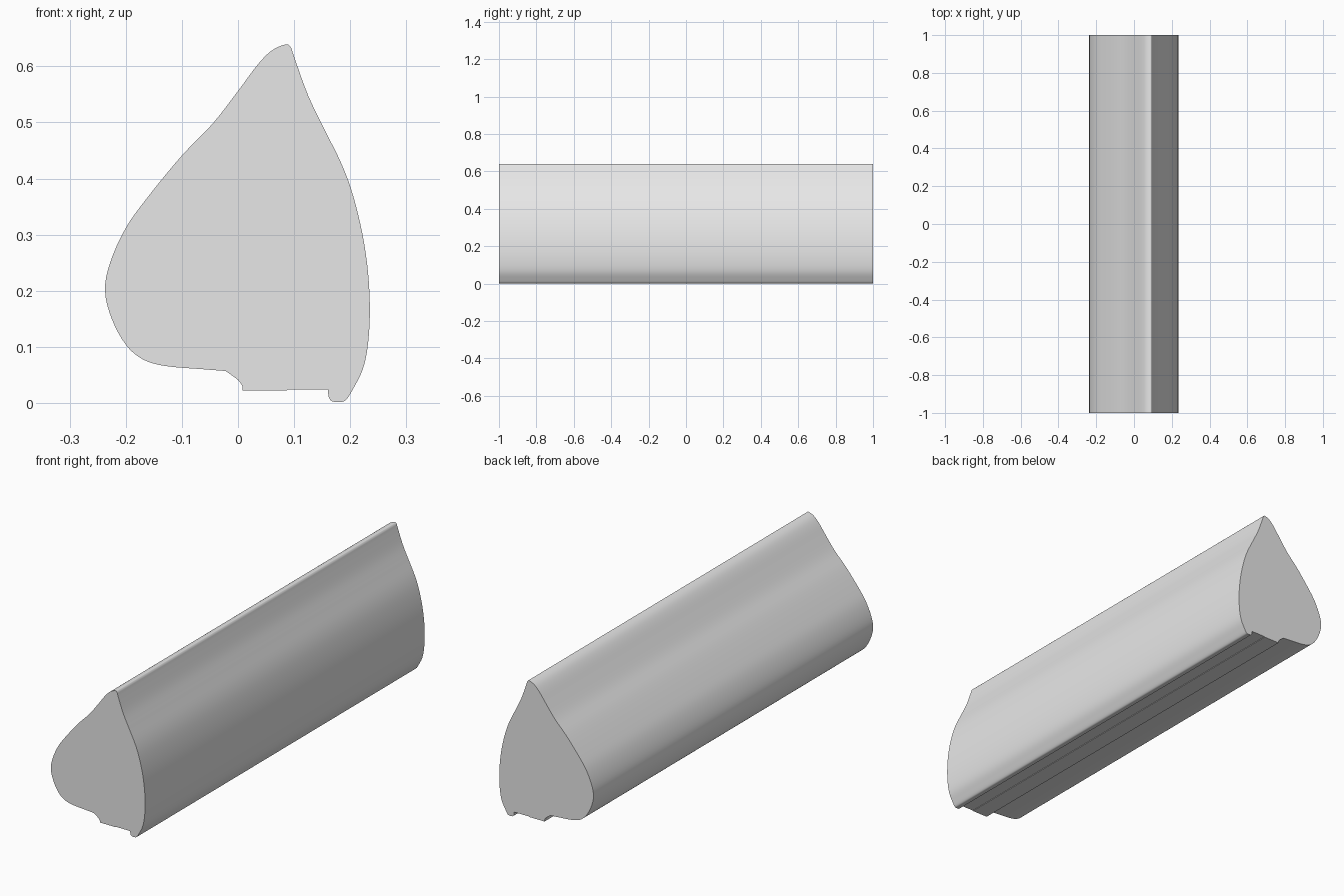
import bpy
import bmesh
import math
from mathutils import Vector

cube = bpy.data.objects.get("Cube")
if cube:
    bpy.data.objects.remove(cube, do_unlink=True)

HALF_LENGTH = 1.0
STEPS = 4

# Outer contour of the cross-section (x, z), from the underside lip over the crest to the foot
OUTER = [(-.022, .057), (-.06, .06), (-.13, .066), (-.17, .078), (-.2, .104),
         (-.225, .15), (-.237, .2), (-.228, .25), (-.2, .312), (-.16, .368),
         (-.1, .441), (-.045, .498), (0, .556), (.035, .603), (.06, .628),
         (.085, .639), (.094, .634), (.1, .617), (.125, .548), (.155, .486),
         (.185, .425), (.205, .37), (.222, .3), (.232, .23), (.235, .16),
         (.231, .1), (.222, .059), (.205, .025), (.192, .005), (.18, .002),
         (.168, .003), (.162, .01), (.16, .024)]
# Flat underside with its tiny step
FLAT = [(.16, .024), (.088, .024), (.087, .022), (.008, .022), (.008, .03)]
# Rounded shoulder back to the lip
SHOULDER = [(.008, .03), (0, .041), (-.022, .057)]


def smooth_run(points):
    """Interpolate a smooth curve through the points, without its last point."""
    pts = [Vector(p) for p in points]
    pts = [2 * pts[0] - pts[1]] + pts + [2 * pts[-1] - pts[-2]]
    result = []
    for a, b, c, d in zip(pts, pts[1:], pts[2:], pts[3:]):
        for i in range(STEPS):
            t = i / STEPS
            result.append(0.5 * (2 * b + (c - a) * t
                                 + (2 * a - 5 * b + 4 * c - d) * t ** 2
                                 + (3 * b - a - 3 * c + d) * t ** 3))
    return result


def extrude_profile(name, profile, material):
    """Sweep a closed cross-section along y into a capped bar."""
    bm = bmesh.new()
    cap = bm.faces.new([bm.verts.new((p[0], -HALF_LENGTH, p[1])) for p in profile])
    swept = bmesh.ops.extrude_face_region(bm, geom=[cap], use_keep_orig=True)
    moved = [v for v in swept["geom"] if isinstance(v, bmesh.types.BMVert)]
    bmesh.ops.translate(bm, verts=moved, vec=(0, 2 * HALF_LENGTH, 0))
    bmesh.ops.recalc_face_normals(bm, faces=bm.faces)
    mesh = bpy.data.meshes.new(name)
    bm.to_mesh(mesh)
    bm.free()
    mesh.materials.append(material)
    obj = bpy.data.objects.new(name, mesh)
    bpy.context.collection.objects.link(obj)
    return obj


# Single light grey material
grey = bpy.data.materials.new("light_grey")
grey.use_nodes = True
colour = (0.8, 0.8, 0.8, 1)
grey.diffuse_color = colour
grey.node_tree.nodes["Principled BSDF"].inputs["Base Color"].default_value = colour

# Moulded bar
profile = smooth_run(OUTER) + FLAT[:-1] + smooth_run(SHOULDER)
bar = extrude_profile("moulding_bar", profile, grey)
bpy.ops.object.select_all(action="DESELECT")
bar.select_set(True)
bpy.context.view_layer.objects.active = bar
bpy.ops.object.shade_smooth_by_angle(angle=math.radians(30))
